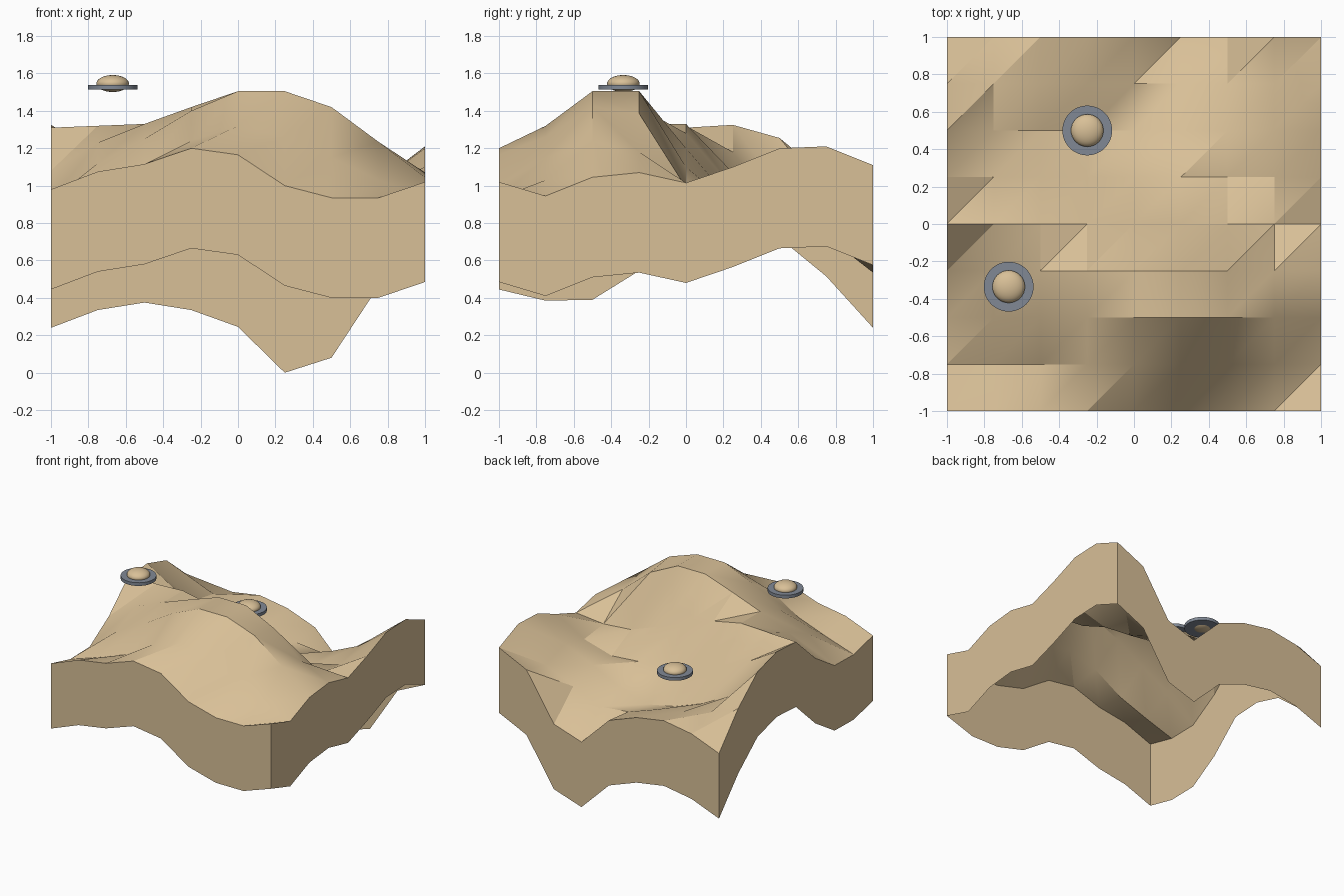
import bpy
import bmesh
import math

cube = bpy.data.objects.get("Cube")
if cube:
    bpy.data.objects.remove(cube, do_unlink=True)


def make_material(name, color):
    mat = bpy.data.materials.new(name)
    mat.use_nodes = True
    mat.diffuse_color = color
    for node in mat.node_tree.nodes:
        if node.type == 'BSDF_PRINCIPLED':
            node.inputs["Base Color"].default_value = color
    return mat


sand = make_material("sand", (0.69, 0.525, 0.31, 1))
grey_metal = make_material("grey metal", (0.22, 0.25, 0.30, 1))


def finish(bm, name, mat, angle):
    """Turn a bmesh into a shaded object with one material."""
    mesh = bpy.data.meshes.new(name)
    bm.to_mesh(mesh)
    bm.free()
    mesh.materials.append(mat)
    obj = bpy.data.objects.new(name, mesh)
    bpy.context.collection.objects.link(obj)
    bpy.ops.object.select_all(action='DESELECT')
    obj.select_set(True)
    bpy.context.view_layer.objects.active = obj
    bpy.ops.object.shade_smooth_by_angle(angle=math.radians(angle))
    return obj


# Terrain heights in hundredths, one row per step in depth, front to back
ROWS = [
    "98 107.5 111.5 120 116.5 100 93.5 93.5 102",
    "92 100 109 124 132 126 115 103 94.5",
    "92.5 112 125 140 150.5 150.5 142 123.5 104.5",
    "108 123 133 142 150.5 150.5 138.5 118 107",
    "131 132 133 128 120 110 101 99 101.5",
    "132.5 118 107 99 94 91 89 96 110",
    "125.5 99 86 77 72 79 91 102 120",
    "105 95 89 84 75.5 73 83 94 121",
    "77.5 87 91 87 78 53.5 61.5 99.5 111",
]
STEP = 0.25
SKIRT = 0.535


def build_terrain():
    bm = bmesh.new()
    grid = []
    for j, row in enumerate(ROWS):
        grid.append([bm.verts.new((i * STEP - 1, j * STEP - 1, float(h) / 100))
                     for i, h in enumerate(row.split())])
    n = len(grid) - 1

    # Each cell is split along the same diagonal
    for j in range(n):
        for i in range(n):
            a, b = grid[j][i], grid[j][i + 1]
            c, d = grid[j + 1][i + 1], grid[j + 1][i]
            bm.faces.new((a, b, c))
            bm.faces.new((a, c, d))

    # Side walls follow the rim at constant depth; the underside is open
    rim = grid[0][:-1] + [r[-1] for r in grid[:-1]]
    rim += grid[-1][:0:-1] + [r[0] for r in grid[:0:-1]]
    low = [bm.verts.new((v.co.x, v.co.y, v.co.z - SKIRT)) for v in rim]
    for k in range(len(rim)):
        m = (k + 1) % len(rim)
        bm.faces.new((low[k], low[m], rim[m], rim[k]))
    finish(bm, "terrain", sand, 30)


def build_saucer(prefix, x, y, z):
    # Flat disc rim
    bm = bmesh.new()
    bmesh.ops.create_cone(bm, cap_ends=True, segments=48,
                          radius1=0.133, radius2=0.133, depth=0.026)
    disc = finish(bm, prefix + "_saucer_disc", grey_metal, 30)
    disc.location = (x, y, z)

    # Flattened dome poking through the disc
    bm = bmesh.new()
    bmesh.ops.create_uvsphere(bm, u_segments=32, v_segments=16, radius=0.087)
    bmesh.ops.scale(bm, vec=(1, 1, 0.52), verts=bm.verts)
    dome = finish(bm, prefix + "_saucer_dome", sand, 60)
    dome.location = (x, y, z + 0.02)


build_terrain()
build_saucer("front", -0.67, -0.335, 1.526)
build_saucer("back", -0.25, 0.50, 1.056)
